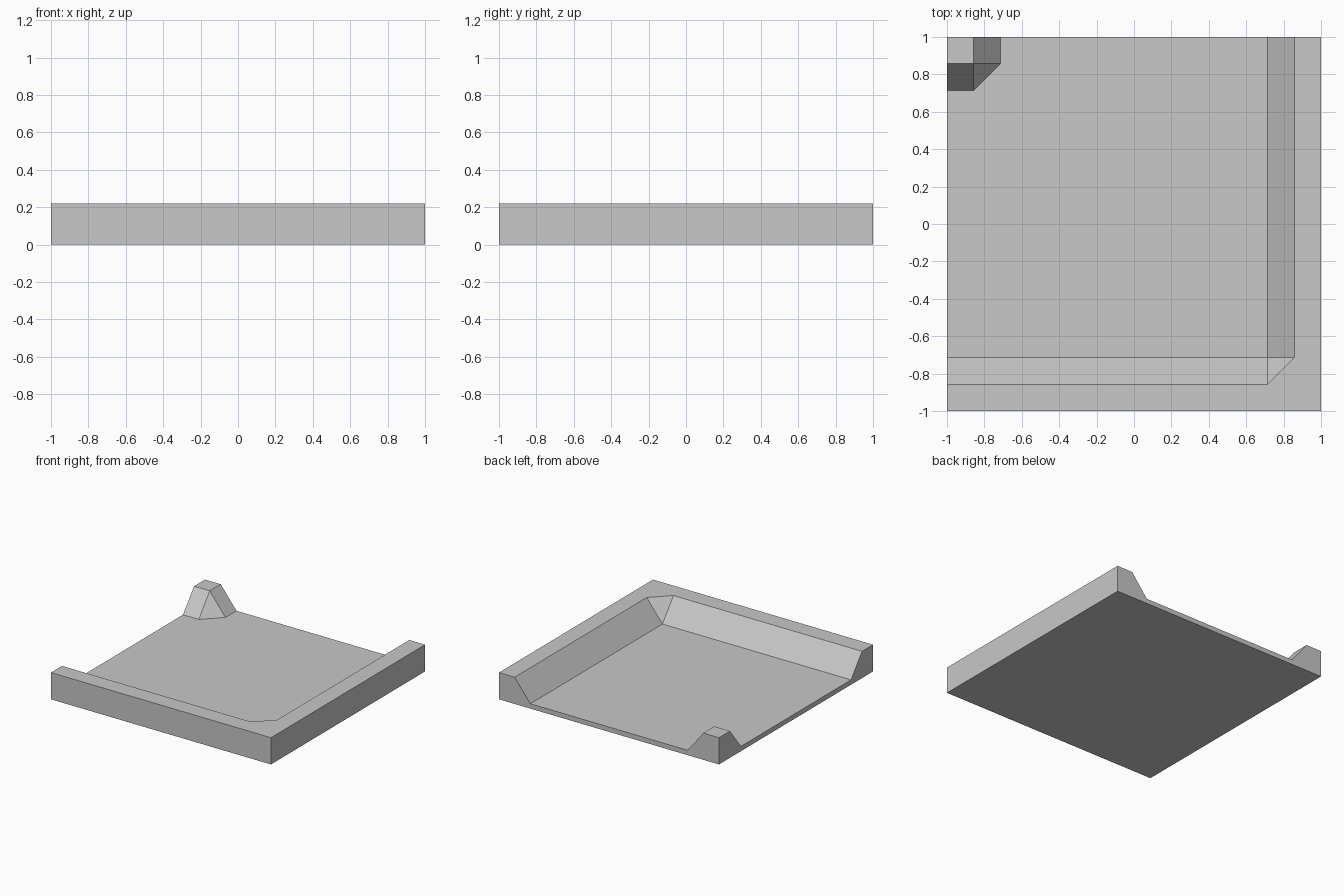
import bpy
import bmesh
import math

cube = bpy.data.objects.get("Cube")
if cube:
    bpy.data.objects.remove(cube, do_unlink=True)

# Plan sizes: the rim top and its slope are each one step wide
STEP = 1 / 7
RIM = 1 - STEP
FOOT = 1 - 2 * STEP
FLOOR_Z, TOP_Z = 0.04, 0.22
LINES = [-1, -RIM, -FOOT, FOOT, RIM, 1]

stone = bpy.data.materials.new("stone_grey")
stone.use_nodes = True
grey = (0.58, 0.58, 0.58, 1)
stone.diffuse_color = grey
stone.node_tree.nodes["Principled BSDF"].inputs["Base Color"].default_value = grey


def surface_height(x, y):
    """Raised front and left walls, plus a post in the opposite corner."""
    on_wall = x >= RIM or y <= -RIM
    on_post = x <= -RIM and y >= RIM
    return TOP_Z if on_wall or on_post else FLOOR_Z


bm = bmesh.new()

# Upper surface: floor, sloped walls and corner post
grid = [[bm.verts.new((x, y, surface_height(x, y))) for y in LINES] for x in LINES]
cells = len(LINES) - 1
for i in range(cells):
    for j in range(cells):
        a, b = grid[i][j], grid[i + 1][j]
        c, d = grid[i + 1][j + 1], grid[i][j + 1]
        # Chamfered corners are split; every other cell is planar
        if (i, j) in ((1, 3), (3, 1)):
            bm.faces.new((a, b, c))
            bm.faces.new((a, c, d))
        else:
            bm.faces.new((a, b, c, d))

# Outer sides and flat underside
result = bmesh.ops.extrude_face_region(bm, geom=bm.faces[:], use_keep_orig=True)
for item in result["geom"]:
    if isinstance(item, bmesh.types.BMVert):
        item.co.z = 0

# Merge coplanar cells into clean large faces
bmesh.ops.recalc_face_normals(bm, faces=bm.faces[:])
bmesh.ops.dissolve_limit(bm, angle_limit=math.radians(1),
                         verts=bm.verts[:], edges=bm.edges[:])
bmesh.ops.recalc_face_normals(bm, faces=bm.faces[:])

mesh = bpy.data.meshes.new("walled_floor_tile")
bm.to_mesh(mesh)
bm.free()
mesh.materials.append(stone)
tile = bpy.data.objects.new("walled_floor_tile", mesh)
bpy.context.collection.objects.link(tile)
